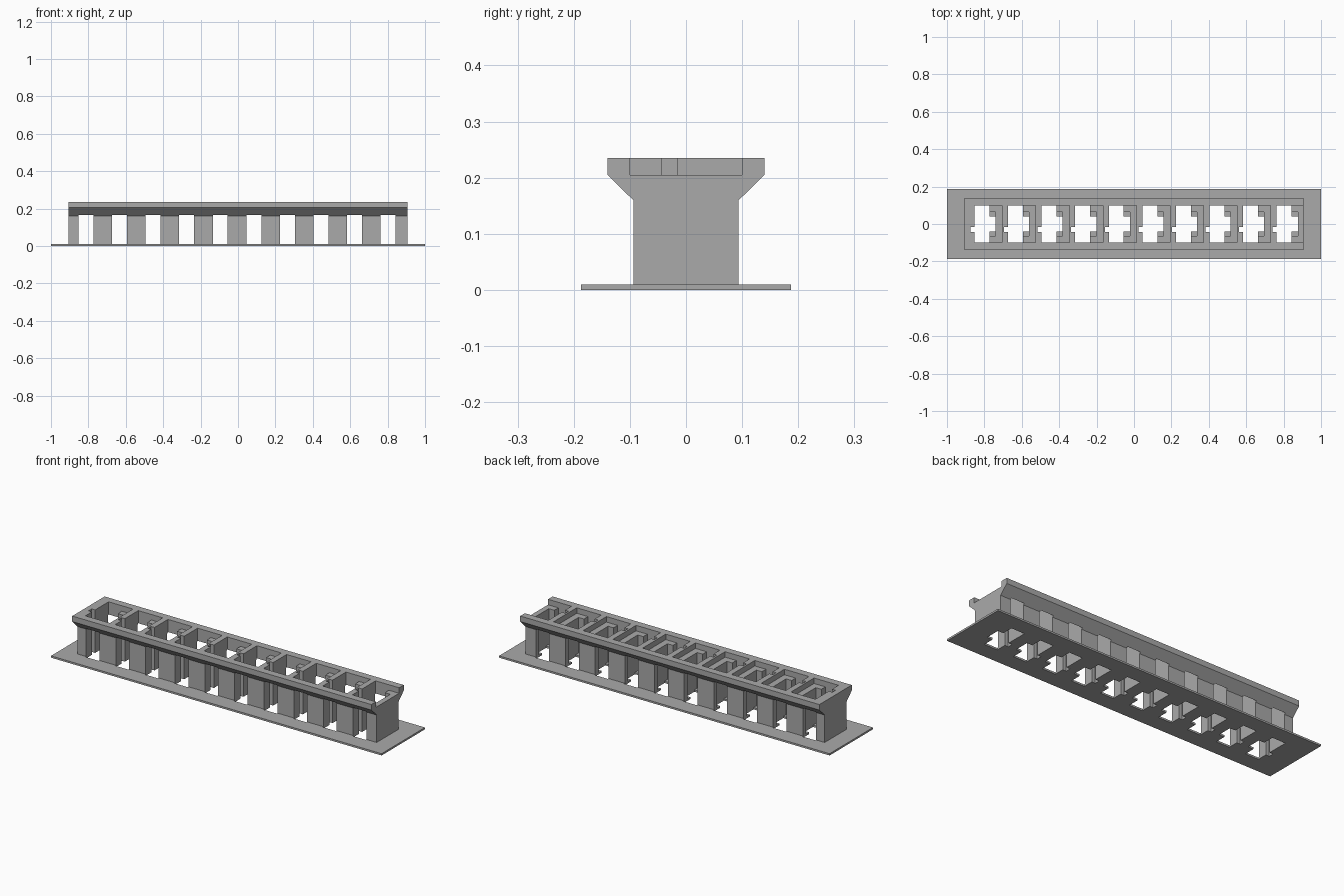
import bpy
import bmesh
from mathutils import Matrix, Vector

cube = bpy.data.objects.get("Cube")
if cube:
    bpy.data.objects.remove(cube, do_unlink=True)

grey = bpy.data.materials.new("plain grey")
grey.use_nodes = True
colour = (0.4, 0.4, 0.4, 1)
grey.diffuse_color = colour
grey.node_tree.nodes["Principled BSDF"].inputs["Base Color"].default_value = colour

PITCH = 0.1795
FIRST = -0.853
CELLS = 10


def add_box(bm, x0, x1, y0, y1, z0, z1):
    size = Vector((x1 - x0, y1 - y0, z1 - z0))
    mid = Vector((x0 + x1, y0 + y1, z0 + z1)) / 2
    bmesh.ops.create_cube(bm, size=1, matrix=Matrix.Translation(mid) @ Matrix.Diagonal(size).to_4x4())


def finish(bm, name):
    bmesh.ops.recalc_face_normals(bm, faces=bm.faces)
    mesh = bpy.data.meshes.new(name)
    bm.to_mesh(mesh)
    bm.free()
    mesh.materials.append(grey)
    obj = bpy.data.objects.new(name, mesh)
    bpy.context.collection.objects.link(obj)
    return obj


# Thin base plate
bm = bmesh.new()
add_box(bm, -1, 1, -0.1875, 0.1875, 0, 0.01)
plate = finish(bm, "base_plate")

# Long rail with a flared top, swept along x
half = [(0.094, 0.01), (0.094, 0.16), (0.14, 0.205), (0.14, 0.235)]
profile = half + [(-y, z) for y, z in reversed(half)]
bm = bmesh.new()
face = bm.faces.new([bm.verts.new((-0.905, y, z)) for y, z in profile])
ext = bmesh.ops.extrude_face_region(bm, geom=[face])
bmesh.ops.translate(bm, vec=(1.81, 0, 0), verts=[v for v in ext["geom"] if isinstance(v, bmesh.types.BMVert)])
rail = finish(bm, "slotted_rail")

# Repeated slot: shaft, side groove, clip recess and shallow top pocket
bm = bmesh.new()
for i in range(CELLS):
    x = FIRST + i * PITCH
    add_box(bm, x, x + 0.08, -0.1, 0.1, -0.1, 0.3)
    add_box(bm, x - 0.021, x + 0.01, -0.044, -0.016, -0.1, 0.3)
    add_box(bm, x + 0.07, x + 0.113, -0.04, 0.04, -0.1, 0.3)
    add_box(bm, x + 0.07, x + 0.113, -0.065, 0.065, 0.01, 0.3)
    add_box(bm, x, x + 0.148, -0.1, 0.1, 0.205, 0.3)
cutter = finish(bm, "slot_cutter")
cutter.hide_render = True

# Cut the slots through both parts
for obj in (plate, rail):
    mod = obj.modifiers.new("slots", "BOOLEAN")
    mod.operation = "DIFFERENCE"
    mod.solver = "EXACT"
    mod.use_self = True
    mod.object = cutter
    bpy.context.view_layer.objects.active = obj
    bpy.ops.object.modifier_apply(modifier=mod.name)
bpy.data.objects.remove(cutter, do_unlink=True)
